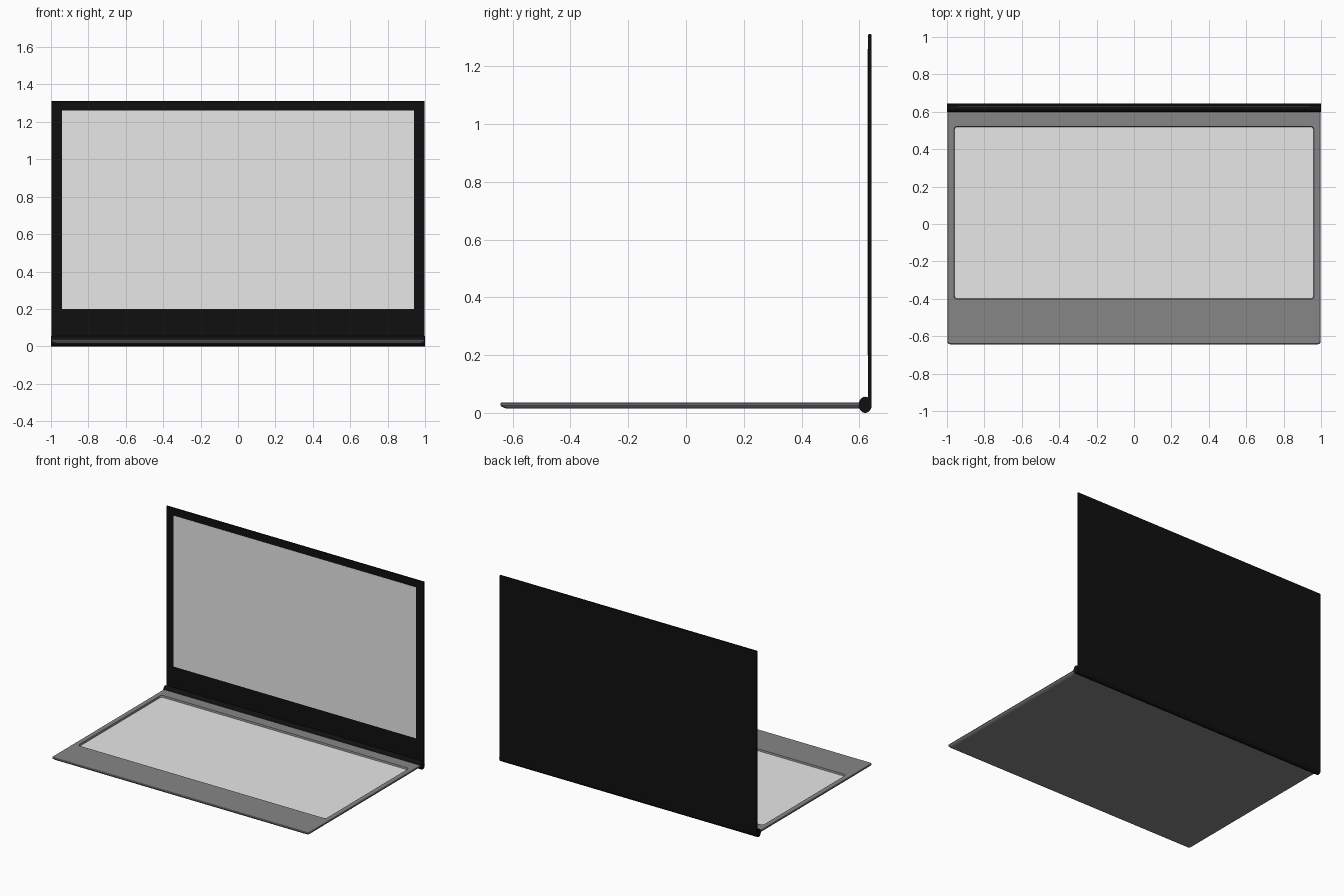
import bpy, bmesh, math

cube = bpy.data.objects.get("Cube")
if cube:
    bpy.data.objects.remove(cube, do_unlink=True)


def material(name, value):
    m = bpy.data.materials.new(name)
    m.use_nodes = True
    colour = (value, value, value, 1)
    m.diffuse_color = colour
    m.node_tree.nodes["Principled BSDF"].inputs["Base Color"].default_value = colour
    return m


BLACK = material("black", 0.005)
GREY = material("mid grey", 0.24)
LIGHT = material("light grey", 0.8)


def finish(name, bm, *mats):
    bmesh.ops.recalc_face_normals(bm, faces=bm.faces)
    mesh = bpy.data.meshes.new(name)
    bm.to_mesh(mesh)
    bm.free()
    for m in mats:
        mesh.materials.append(m)
    ob = bpy.data.objects.new(name, mesh)
    bpy.context.collection.objects.link(ob)
    return ob


def rounded(x, y0, y1, r, steps=4):
    """Outline of a rounded rectangle, symmetric in x."""
    pts = []
    for i, (cx, cy) in enumerate([(x - r, y1 - r), (r - x, y1 - r),
                                  (r - x, y0 + r), (x - r, y0 + r)]):
        for k in range(steps + 1):
            a = math.pi / 2 * (i + k / steps)
            pts.append((cx + r * math.cos(a), cy + r * math.sin(a)))
    return pts


def ring(bm, outline, z):
    return [bm.verts.new((x, y, z)) for x, y in outline]


def bridge(bm, a, b):
    n = len(a)
    return [bm.faces.new((a[i], a[(i + 1) % n], b[(i + 1) % n], b[i])) for i in range(n)]


# Base: tapered underside, flat deck and a sunken keyboard tray
bm = bmesh.new()
layers = [(0.98, -0.625, 0.61, 0.016), (0.992, -0.638, 0.618, 0.021),
          (0.998, -0.643, 0.62, 0.028), (0.998, -0.643, 0.62, 0.033),
          (0.995, -0.64, 0.618, 0.036), (0.962, -0.402, 0.522, 0.036),
          (0.959, -0.399, 0.519, 0.024)]
rings = [ring(bm, rounded(x, y0, y1, 0.015), z) for x, y0, y1, z in layers]
bm.faces.new(rings[0])
for a, b in zip(rings, rings[1:]):
    bridge(bm, a, b)
bm.faces.new(rings[-1]).material_index = 1
finish("base", bm, GREY, LIGHT)

# Lid: thin upright panel with a lightly bevelled rim
bm = bmesh.new()
bmesh.ops.create_cube(bm, size=1)
for v in bm.verts:
    v.co = (v.co.x * 1.996, 0.6365 + v.co.y * 0.013, 0.67 + v.co.z * 1.282)
bmesh.ops.bevel(bm, geom=bm.edges[:], offset=0.003, segments=2, affect="EDGES", profile=0.5)
finish("lid", bm, BLACK)

# Screen: thin plate on the front of the lid
bm = bmesh.new()
bmesh.ops.create_cube(bm, size=1)
for v in bm.verts:
    v.co = (v.co.x * 1.88, 0.630 + v.co.y * 0.002, 0.73 + v.co.z * 1.06)
finish("screen", bm, LIGHT)

# Hinge: full-width oval bar
bpy.ops.mesh.primitive_cylinder_add(vertices=32, radius=1, depth=2,
                                    location=(0, 0.6205, 0.028), rotation=(0, math.pi / 2, 0))
hinge = bpy.context.object
hinge.name = "hinge"
hinge.scale = (0.028, 0.0225, 1)
hinge.data.materials.append(BLACK)
bpy.ops.object.shade_smooth_by_angle(angle=math.radians(40))
